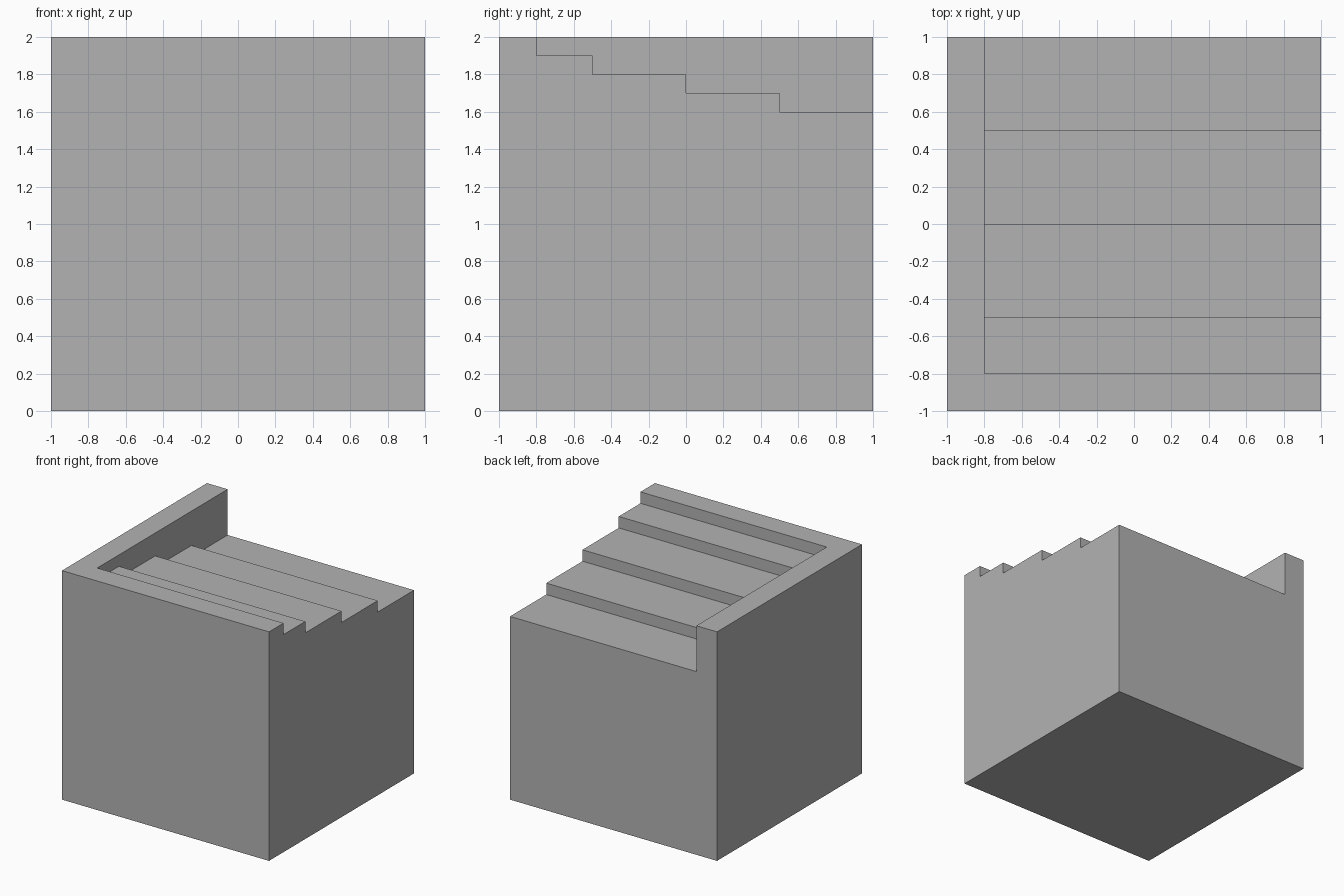
import bpy
import bmesh

if "Cube" in bpy.data.objects:
    bpy.data.objects.remove(bpy.data.objects["Cube"], do_unlink=True)

SIZE = 2.0
WALL = 0.2      # thickness of the side wall
RISE = 0.1      # height of each step
OVER = 0.2      # how far the cutter reaches past the block
RISERS = [-0.8, -0.5, 0.0, 0.5]  # y of each riser, front to back

grey = bpy.data.materials.new("plain grey")
grey.use_nodes = True
colour = (0.45, 0.45, 0.45, 1)
grey.diffuse_color = colour
grey.node_tree.nodes["Principled BSDF"].inputs["Base Color"].default_value = colour


def add_object(name, bm):
    bmesh.ops.recalc_face_normals(bm, faces=bm.faces)
    mesh = bpy.data.meshes.new(name)
    bm.to_mesh(mesh)
    bm.free()
    mesh.materials.append(grey)
    obj = bpy.data.objects.new(name, mesh)
    bpy.context.collection.objects.link(obj)
    return obj


# Solid block
bm = bmesh.new()
bmesh.ops.create_cube(bm, size=SIZE)
bmesh.ops.translate(bm, verts=bm.verts, vec=(0, 0, SIZE / 2))
block = add_object("stepped_block", bm)

# Stepped profile of the space above the treads, as (y, z)
profile = [(RISERS[0], SIZE + OVER)]
for i, y in enumerate(RISERS):
    tread = SIZE - RISE * (i + 1)
    if i:
        profile.append((y, tread + RISE))
    profile.append((y, tread))
back = SIZE / 2 + OVER
profile += [(back, tread), (back, SIZE + OVER)]

# Cutter, extruded from the wall out past the open side
bm = bmesh.new()
start = -SIZE / 2 + WALL
face = bm.faces.new([bm.verts.new((start, y, z)) for y, z in profile])
swept = bmesh.ops.extrude_face_region(bm, geom=[face])["geom"]
bmesh.ops.translate(bm, vec=(SIZE - WALL + OVER, 0, 0),
                    verts=[v for v in swept if isinstance(v, bmesh.types.BMVert)])
# the source face remains as the near cap
if not face.is_valid or len(bm.faces) < len(profile) + 2:
    bmesh.ops.holes_fill(bm, edges=bm.edges, sides=0)
cutter = add_object("step_cutter", bm)
cutter.hide_render = True

# Carve the steps and drop the cutter
cut = block.modifiers.new("carve steps", "BOOLEAN")
cut.operation = "DIFFERENCE"
cut.solver = "EXACT"
cut.object = cutter
bpy.context.view_layer.objects.active = block
block.select_set(True)
bpy.ops.object.modifier_apply(modifier=cut.name)
bpy.data.objects.remove(cutter, do_unlink=True)
